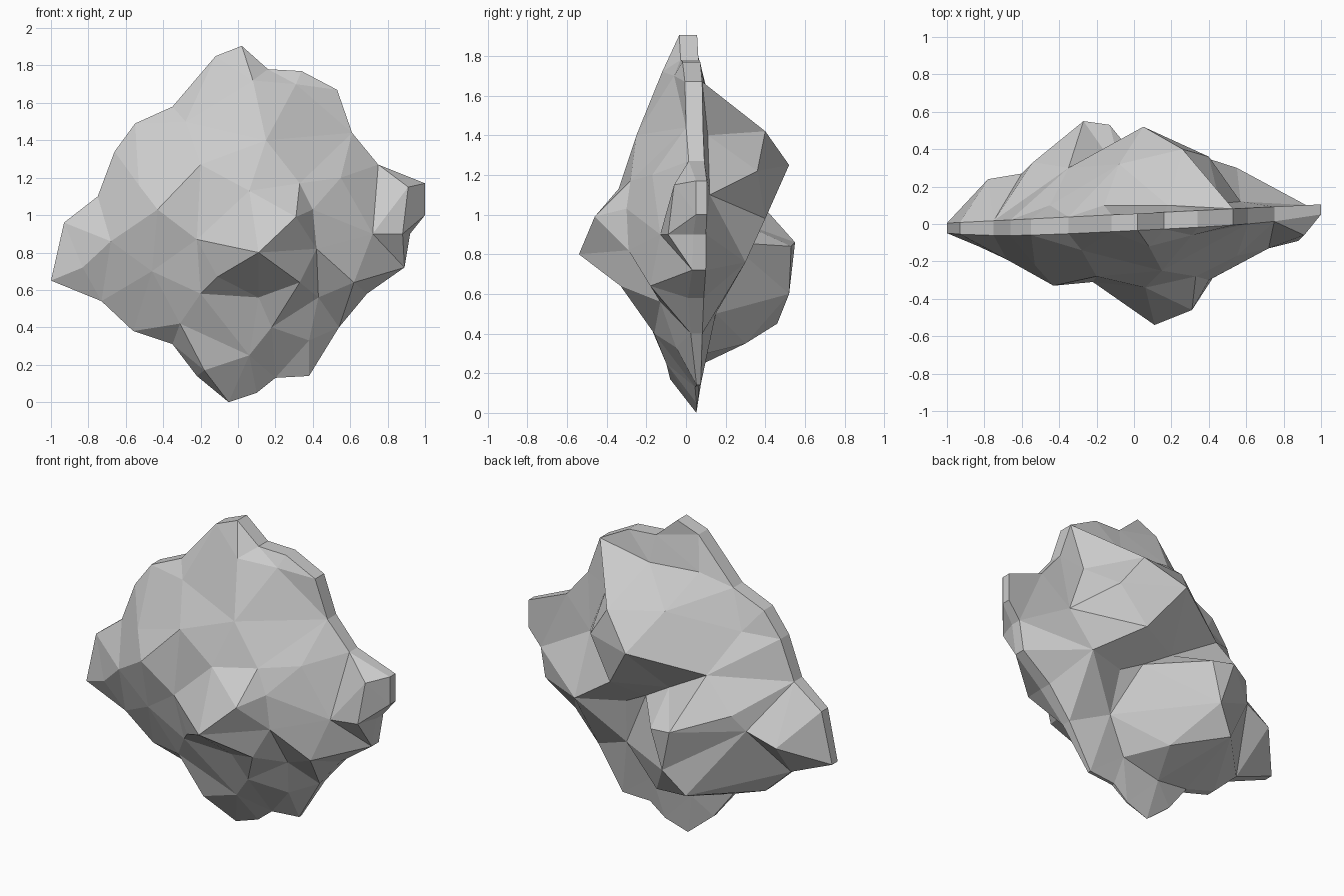
import bpy, bmesh
from mathutils import Vector
from mathutils.geometry import delaunay_2d_cdt

# Silhouette of the boulder in the front view (x, z), clockwise from the top
RIM = [(.02, 1.905), (.16, 1.78), (.34, 1.77), (.53, 1.67), (.61, 1.44), (.75, 1.27),
       (1, 1.17), (1, 1.0), (.92, .9), (.89, .72), (.69, .58), (.54, .4), (.38, .14),
       (.2, .13), (.1, .05), (-.05, 0), (-.22, .14), (-.35, .31), (-.56, .38),
       (-.73, .54), (-1, .65), (-.93, .96), (-.75, 1.1), (-.66, 1.34), (-.55, 1.49),
       (-.35, 1.58), (-.12, 1.85)]

# Facet corners of the front: one broad bulge with an overhanging brow (x, z, y)
FRONT = [(.08, 1.72, -.12), (.31, 1.7, -.06), (.15, 1.4, -.25),
         (.06, 1.13, -.34), (-.2, 1.27, -.28), (-.28, 1.5, -.14), (-.53, 1.16, -.22),
         (-.43, 1.03, -.33), (-.68, .86, -.19), (-.22, .87, -.31), (-.46, .7, -.22),
         (-.83, .72, -.12), (-.2, .58, -.24), (-.11, .67, -.34), (.11, .8, -.54),
         (.31, .99, -.46), (.4, 1.03, -.3), (.42, .82, -.29), (.33, .64, -.33),
         (.11, .56, -.22), (.62, .64, -.18), (.72, .9, -.13), (.33, 1.17, -.28),
         (.55, 1.2, -.17), (.91, 1.15, -.06), (.88, .9, -.09), (-.31, .42, -.14),
         (.43, .56, -.13), (.18, .4, -.16), (.38, .33, -.05), (.06, .25, -.1),
         (-.18, .17, -.08)]

# Facet corners of the back: upper and lower lumps with a cleft between (x, z, y)
BACK = [(.18, 1.62, .1), (-.16, 1.65, .1), (.26, 1.42, .4), (-.08, 1.47, .32),
        (-.45, 1.36, .1), (.05, 1.25, .52), (.4, 1.22, .36), (.46, 1.4, .11),
        (.57, 1.1, .12), (-.35, 1.14, .3), (.24, .98, .4), (-.06, .97, .25),
        (.12, .86, .22), (.27, .78, .2), (.55, .76, .3), (-.13, .84, .53),
        (-.27, .86, .55), (-.2, .6, .52), (-.32, .45, .46), (-.01, .35, .3),
        (.3, .5, .15), (.16, .3, .1), (-.54, .95, .33), (-.6, .85, .27),
        (-.78, .78, .24), (-.1, .25, .09)]


def add_side(bm, rim, corners):
    """Triangulate one side of the stone inside its rim; return the rim vertices."""
    pts = rim + corners
    res = delaunay_2d_cdt([Vector(p[:2]) for p in pts], [],
                          [list(range(len(rim)))], 1, 1e-5)
    verts, by_source = [], {}
    for co, src in zip(res[0], res[3]):
        v = bm.verts.new((co.x, pts[src[0]][2] if src else 0, co.y))
        verts.append(v)
        by_source.update({s: v for s in src})
    for f in res[2]:
        bm.faces.new([verts[i] for i in f])
    return [by_source[i] for i in range(len(rim))]


# Boulder: two faceted sides joined by a narrow band that thins towards the foot
bm = bmesh.new()
back_rim = [(x, z, .055 + .05 * x) for x, z in RIM]
front_rim = [(x, z, y - .09 * min(1, z / .6) * (1 - .4 * x ** 4)) for x, z, y in back_rim]
a = add_side(bm, back_rim, BACK)
b = add_side(bm, front_rim, FRONT)
for i in range(len(RIM)):
    j = i - 1
    bm.faces.new((a[j], a[i], b[i], b[j]))
bmesh.ops.remove_doubles(bm, verts=bm.verts, dist=1e-4)
bmesh.ops.recalc_face_normals(bm, faces=bm.faces)
mesh = bpy.data.meshes.new("boulder")
bm.to_mesh(mesh)
bm.free()
boulder = bpy.data.objects.new("boulder", mesh)
bpy.context.collection.objects.link(boulder)
